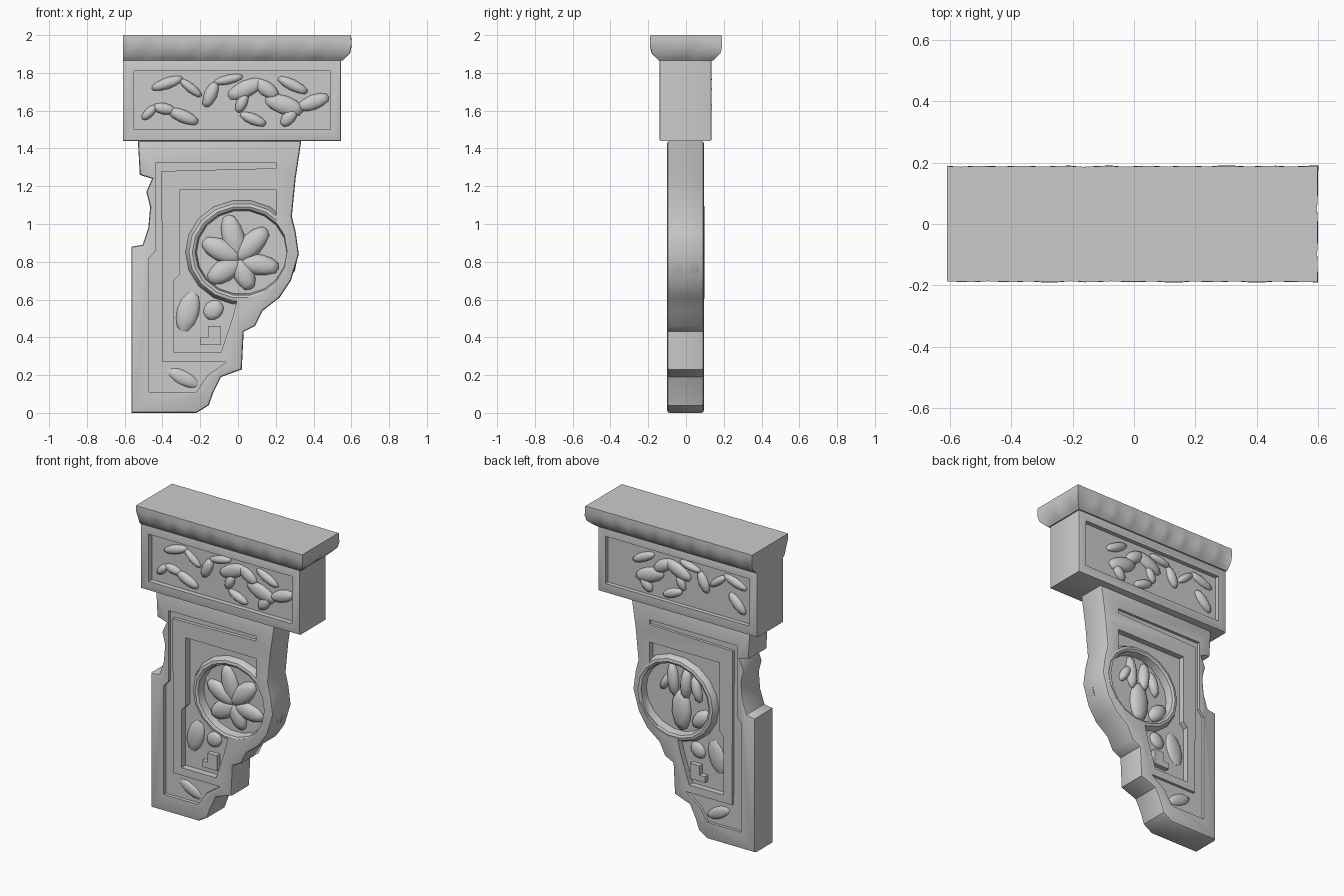
import bpy, bmesh, math, random
from mathutils import Matrix, Vector

if "Cube" in bpy.data.objects:
    bpy.data.objects.remove(bpy.data.objects["Cube"])

random.seed(4)


def finish(bm, name, angle=35):
    bmesh.ops.recalc_face_normals(bm, faces=bm.faces)
    me = bpy.data.meshes.new(name)
    bm.to_mesh(me)
    bm.free()
    ob = bpy.data.objects.new(name, me)
    bpy.context.collection.objects.link(ob)
    smooth(ob, angle)
    return ob


def smooth(ob, angle=35):
    bpy.ops.object.select_all(action='DESELECT')
    ob.select_set(True)
    bpy.context.view_layer.objects.active = ob
    bpy.ops.object.shade_smooth_by_angle(angle=math.radians(angle))


def prism(name, outline, y0, y1, bevel=0):
    """Extrude an x-z outline along y; optionally round its front and back rims."""
    bm = bmesh.new()
    face = bm.faces.new([bm.verts.new((x, y0, z)) for x, z in outline])
    ext = bmesh.ops.extrude_face_region(bm, geom=[face], use_keep_orig=True)
    bmesh.ops.translate(bm, vec=(0, y1 - y0, 0),
                        verts=[g for g in ext['geom'] if isinstance(g, bmesh.types.BMVert)])
    bmesh.ops.recalc_face_normals(bm, faces=bm.faces)
    if bevel:
        rims = [e for e in bm.edges if abs(e.verts[0].co.y - e.verts[1].co.y) < 1e-5]
        bmesh.ops.bevel(bm, geom=rims, offset=bevel, segments=2, profile=0.5, affect='EDGES')
    return finish(bm, name)


def carve(ob, outline, y_face, depth):
    """Sink the outline into both the front and the back of an object."""
    for s in (-1, 1):
        cutter = prism("cutter", outline, s * (y_face - depth), s * (y_face + 0.1))
        cutter.hide_render = True
        mod = ob.modifiers.new("recess", 'BOOLEAN')
        mod.operation, mod.object, mod.solver = 'DIFFERENCE', cutter, 'EXACT'
        bpy.context.view_layer.objects.active = ob
        bpy.ops.object.modifier_apply(modifier=mod.name)
        bpy.data.objects.remove(cutter)
    smooth(ob)


def relief(name, strokes, y, depth):
    """Carved ornament: each stroke is a lobe from (x1, z1) to (x2, z2) of half-width w."""
    bm = bmesh.new()
    for x1, z1, x2, z2, w in strokes:
        length = math.hypot(x2 - x1, z2 - z1) / 2 + w * 0.4
        m = (Matrix.Translation(((x1 + x2) / 2, y, (z1 + z2) / 2))
             @ Matrix.Rotation(-math.atan2(z2 - z1, x2 - x1), 4, 'Y')
             @ Matrix.Diagonal((length, depth * random.uniform(0.8, 1.0), w, 1)))
        bmesh.ops.create_icosphere(bm, subdivisions=2, radius=1, matrix=m)
    return finish(bm, name, 50)


def circle(cx, cz, rx, rz, n=18):
    return [(cx + rx * math.cos(2 * math.pi * i / n), cz + rz * math.sin(2 * math.pi * i / n))
            for i in range(n)]


# Cornice: moulded lip round three sides, with a flat wall end
def cornice():
    bm = bmesh.new()
    left, right, half = -0.61, 0.553, 0.143
    n, m = 26, 6
    path = [(left + (right - left) * i / n, -half, 0, -1) for i in range(n)]
    path += [(right, -half, 1, -1)]
    path += [(right, -half + 2 * half * i / m, 1, 0) for i in range(1, m)]
    path += [(right, half, 1, 1)]
    path += [(right - (right - left) * i / n, half, 0, 1) for i in range(1, n + 1)]
    levels = [(1.865, 0.0, 0), (1.88, 0.014, 0.3), (1.905, 0.033, 1),
              (1.94, 0.043, 0.7), (1.965, 0.046, 0.2), (2.0, 0.045, 0.1)]
    wob = [(-0.013 if i % 3 == 0 else 0.004) + random.uniform(-0.004, 0.004) for i in range(len(path))]
    rows = [[bm.verts.new((x + nx * (o + k * w), y + ny * (o + k * w), z))
             for (x, y, nx, ny), w in zip(path, wob)] for z, o, k in levels]
    for a, b in zip(rows, rows[1:]):
        for i in range(len(path) - 1):
            bm.faces.new((a[i], a[i + 1], b[i + 1], b[i]))
    bm.faces.new(rows[0])
    bm.faces.new(rows[-1])
    bm.faces.new([r[0] for r in rows] + [r[-1] for r in reversed(rows)])
    return finish(bm, "cornice", 30)


cornice()

# Frieze block with sunk panels front and back
frieze = prism("frieze_block", [(-0.61, 1.44), (0.545, 1.44), (0.545, 1.87), (-0.61, 1.87)],
               -0.14, 0.135, 0.008)
carve(frieze, [(-0.55, 1.5), (0.49, 1.5), (0.49, 1.81), (-0.55, 1.81)], 0.137, 0.03)

# Scrolling foliage in the frieze panels
leaves = [(-0.5, 1.56, -0.44, 1.62, .025), (-0.44, 1.62, -0.34, 1.6, .03), (-0.36, 1.6, -0.22, 1.54, .035),
          (-0.45, 1.72, -0.3, 1.77, .03), (-0.3, 1.76, -0.2, 1.68, .025),
          (-0.17, 1.63, -0.12, 1.74, .035), (-0.12, 1.75, 0.02, 1.78, .025), (-0.04, 1.68, 0.12, 1.75, .045),
          (0.1, 1.75, 0.2, 1.68, .04), (0.0, 1.6, 0.04, 1.68, .03), (0.02, 1.58, 0.14, 1.53, .03),
          (0.16, 1.66, 0.33, 1.6, .05), (0.24, 1.53, 0.3, 1.6, .035), (0.22, 1.77, 0.36, 1.7, .03),
          (0.33, 1.62, 0.47, 1.67, .04)]
relief("frieze_leaves_front", leaves, -0.108, 0.03)
relief("frieze_leaves_back", [(a - .06, b, c - .06, d, w) for a, b, c, d, w in leaves[3:-1]]
       + [(-0.5, 1.56, -0.4, 1.66, .035)], 0.107, 0.03)

# Bracket body: stepped and curved silhouette
outline = [(-0.565, 0), (-0.22, 0), (-0.155, 0.04), (-0.13, 0.11), (-0.09, 0.19), (0.02, 0.23),
           (0.03, 0.43), (0.09, 0.46), (0.13, 0.54), (0.22, 0.61), (0.28, 0.7), (0.322, 0.84),
           (0.305, 0.96), (0.285, 1.04), (0.305, 1.24), (0.335, 1.44), (-0.53, 1.44), (-0.52, 1.26),
           (-0.455, 1.24), (-0.485, 1.17), (-0.465, 1.09), (-0.475, 0.98), (-0.505, 0.89), (-0.565, 0.88)]
body = prism("bracket_body", outline, -0.1, 0.095, 0.014)
# Outer stepped groove, inner sunk field, medallion dish
carve(body, [(-0.47, 0.11), (-0.22, 0.11), (-0.16, 0.2), (-0.06, 0.27), (-0.4, 0.27), (-0.405, 1.28),
             (0.2, 1.295), (0.2, 1.325), (-0.435, 1.325), (-0.435, 0.86), (-0.47, 0.82)], 0.097, 0.02)
carve(body, [(-0.31, 1.18), (0.2, 1.18), (0.2, 0.95), (0.02, 0.7), (-0.03, 0.5), (-0.09, 0.32),
             (-0.34, 0.32), (-0.34, 0.7), (-0.31, 0.73)], 0.097, 0.04)
carve(body, circle(0.01, 0.855, 0.25, 0.25), 0.097, 0.055)

# Medallion rims
def rim(name, y0, y1):
    bm = bmesh.new()
    section = [(0.235, y0), (0.247, y1 * 0.92), (0.262, y1), (0.28, y1 * 0.96), (0.298, y1 * 0.65), (0.3, y0)]
    n = 18
    loops = [[bm.verts.new((0.02 + r * math.cos(2 * math.pi * i / n), y,
                            0.85 + 0.93 * r * math.sin(2 * math.pi * i / n))) for i in range(n)]
             for r, y in section]
    for a, b in zip(loops, loops[1:] + loops[:1]):
        for i in range(n):
            bm.faces.new((a[i], a[(i + 1) % n], b[(i + 1) % n], b[i]))
    finish(bm, name, 40)


rim("medallion_rim_front", -0.02, -0.1)
rim("medallion_rim_back", 0.02, 0.098)

# Front medallion: radiating leaf; back medallion: upright drapery-like ornament
relief("medallion_leaf_front",
       [(0.0, 0.82, 0.14, 0.96, .06), (0.0, 0.82, -0.17, 0.9, .06), (0.02, 0.8, 0.2, 0.77, .055),
        (0, 0.8, 0.06, 0.67, .055), (0, 0.8, -0.14, 0.71, .06), (0, 0.83, -0.05, 1.03, .06)],
       -0.042, 0.038)
relief("medallion_ornament_back",
       [(0.0, 0.66, 0.0, 0.88, .07), (-0.03, 0.86, -0.04, 1.04, .04), (0.05, 0.86, 0.07, 1.05, .04),
        (0.08, 0.98, 0.14, 0.88, .03), (-0.09, 1.0, -0.13, 0.86, .035), (-0.1, 0.7, -0.19, 0.79, .05)],
       0.04, 0.045)

# Small blocks and sloped lobes in the lower pockets
for side, s in (("front", -1), ("back", 1)):
    prism("pocket_key_" + side, [(-0.2, 0.36), (-0.09, 0.36), (-0.09, 0.46), (-0.16, 0.46), (-0.16, 0.4), (-0.2, 0.4)],
          s * 0.04, s * 0.088)
    relief("pocket_lobes_" + side, [(-0.29, 0.45, -0.24, 0.62, .06), (-0.16, 0.52, -0.1, 0.57, .05)],
           s * 0.055, 0.025)
    relief("foot_lobe_" + side, [(-0.36, 0.22, -0.22, 0.15, .04)], s * 0.072, 0.022)
